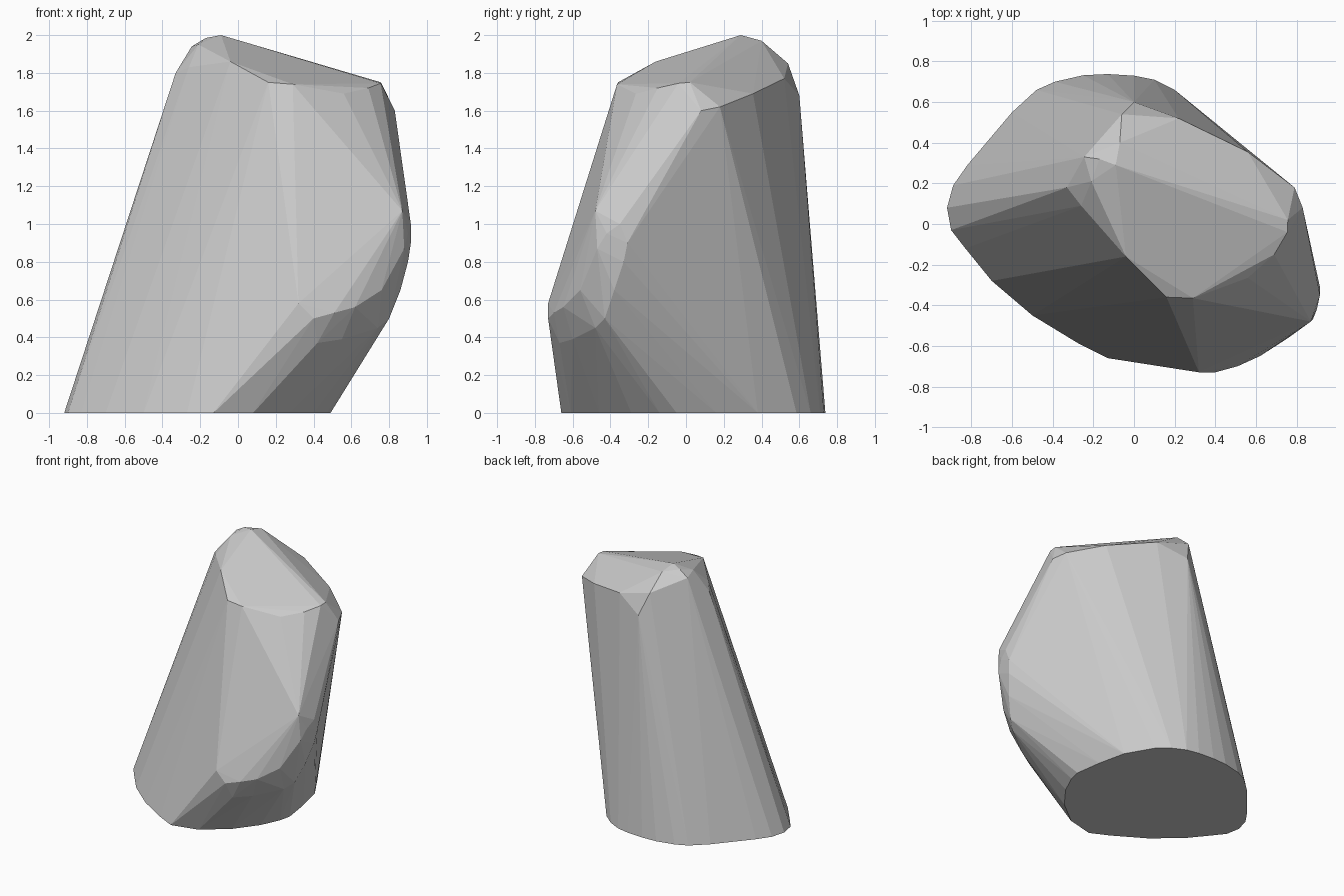
import bpy, bmesh

# Flat footprint of the boulder (x, y at z = 0)
base = [(-.92, .08), (-.89, .19), (-.82, .29), (-.6, .55), (-.48, .66), (-.39, .70),
        (-.25, .732), (-.13, .738), (0, .73), (.1, .71), (.2, .66), (.29, .585),
        (.41, .38), (.46, .16), (.49, -.05), (.47, -.14), (.40, -.29), (.27, -.46),
        (.08, -.61), (-.13, -.66), (-.27, -.59), (-.5, -.45), (-.7, -.28), (-.83, -.12), (-.9, -.03)]

# Bulge low on the front right
bulge = [(.915, -.31, .9), (.915, -.35, 1.0), (.90, -.42, .95), (.87, -.48, 1.07), (.88, -.47, .87),
         (.90, -.33, .8), (.86, -.38, .65), (.80, -.43, .5), (.74, -.48, .45), (.55, -.6, .39),
         (.42, -.67, .37), (.40, -.73, .5), (.32, -.73, .58), (.51, -.70, .53), (.62, -.65, .56),
         (.76, -.56, .65)]

# Sloping crown and its worn rim
crown = [(-.09, .29, 2.0), (-.17, .32, 1.985), (-.245, .33, 1.94), (-.21, .21, 1.95), (-.33, .18, 1.8),
         (-.26, .09, 1.83), (-.04, -.16, 1.86), (.16, -.36, 1.75), (.29, -.365, 1.74), (.56, -.265, 1.69),
         (.69, -.15, 1.72), (.755, -.04, 1.745), (.757, .02, 1.75), (.79, .18, 1.62), (.83, .08, 1.6),
         (.56, .355, 1.69), (.22, .52, 1.77), (0, .60, 1.68), (-.06, .54, 1.85), (-.07, .40, 1.97)]

# Wrap all the points in one convex faceted skin
bm = bmesh.new()
for p in [(x, y, 0) for x, y in base] + bulge + crown:
    bm.verts.new(p)
hull = bmesh.ops.convex_hull(bm, input=bm.verts)
loose = {g for g in hull["geom_interior"] + hull["geom_unused"] if isinstance(g, bmesh.types.BMVert)}
bmesh.ops.delete(bm, geom=list(loose), context='VERTS')
bmesh.ops.dissolve_limit(bm, angle_limit=.02, verts=bm.verts, edges=bm.edges)
bmesh.ops.recalc_face_normals(bm, faces=bm.faces)

mesh = bpy.data.meshes.new("boulder")
bm.to_mesh(mesh)
bm.free()
bpy.context.collection.objects.link(bpy.data.objects.new("boulder", mesh))
